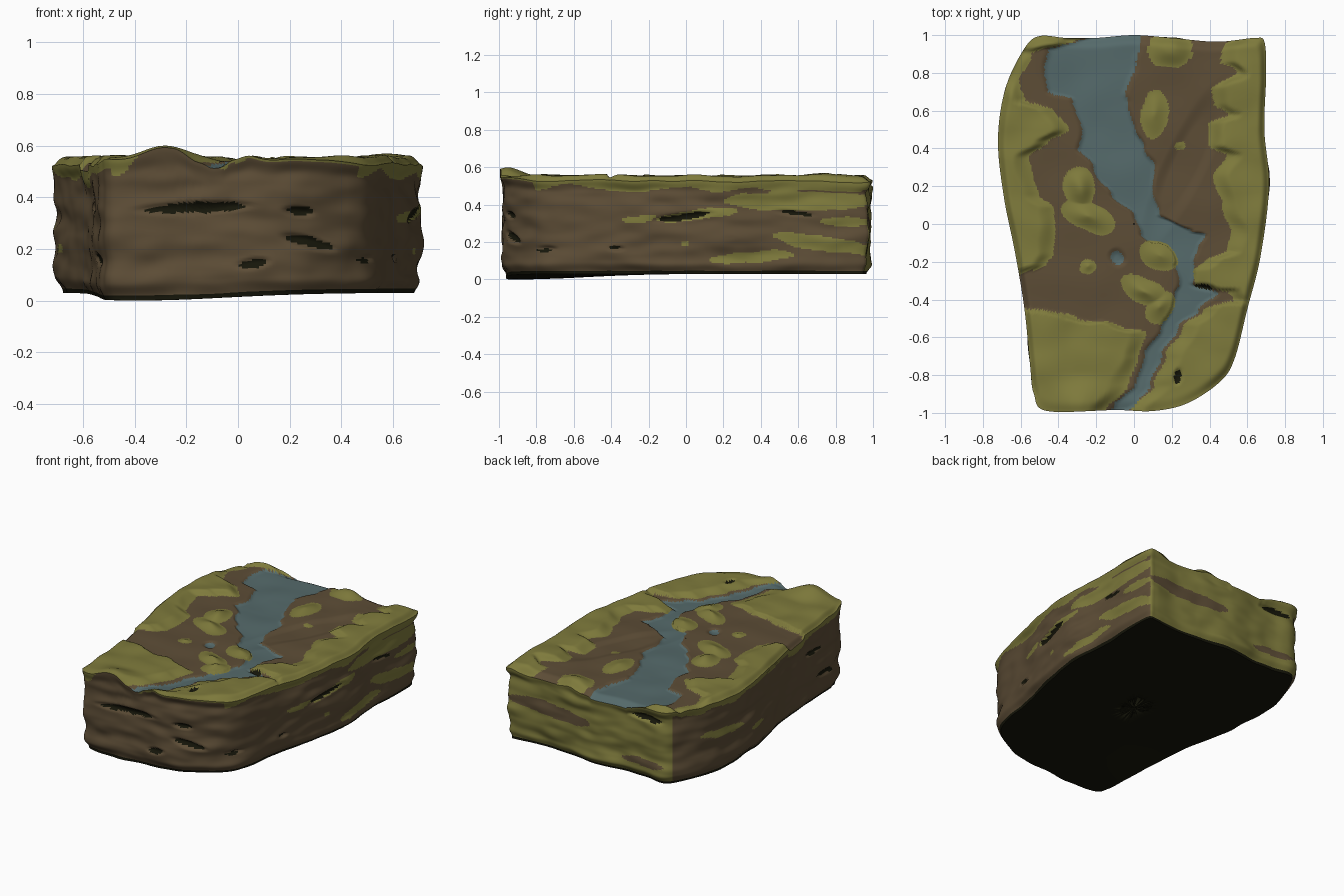
import bpy
import math
from mathutils import Vector, noise

cube = bpy.data.objects.get("Cube")
if cube:
    bpy.data.objects.remove(cube)


def make_material(name, rgb):
    mat = bpy.data.materials.new(name)
    mat.use_nodes = True
    color = (*rgb, 1)
    mat.diffuse_color = color
    shader = mat.node_tree.nodes["Principled BSDF"]
    shader.inputs["Base Color"].default_value = color
    shader.inputs["Roughness"].default_value = 0.9
    return mat


MATERIALS = [
    make_material("olive_grass", (0.21, 0.196, 0.045)),
    make_material("brown_earth", (0.109, 0.074, 0.037)),
    make_material("river_blue", (0.09, 0.143, 0.145)),
    make_material("dark_crevice", (0.008, 0.008, 0.003)),
]
GRASS, EARTH, WATER, DARK = range(4)
COLUMNS, TOP_RINGS, CLIFF_RINGS = 440, 110, 60

# Block outline, counterclockwise from the front left corner
OUTLINE = [(-.46, -.99), (-.1, -.985), (.1, -.99), (.28, -.95), (.45, -.84),
           (.53, -.72), (.6, -.45), (.67, -.17), (.715, .2), (.69, .5), (.7, .8),
           (.69, .965), (.64, .985), (.44, .965), (.2, .985), (0, 1), (-.2, .985),
           (-.36, .985), (-.5, .995), (-.58, .93), (-.68, .72), (-.72, .45),
           (-.69, .15), (-.63, -.15), (-.58, -.45), (-.55, -.75), (-.53, -.9)]

# River banks: y, left x, right x
RIVER = [(1, -.14, .03), (.97, -.3, .03), (.92, -.45, .03), (.85, -.47, .02),
         (.7, -.46, -.05), (.65, -.33, -.03), (.5, -.28, 0), (.4, -.3, .06),
         (.3, -.22, .1), (.15, -.12, .11), (.05, 0, .13), (-.04, .03, .3),
         (-.06, .03, .38), (-.12, .1, .35), (-.2, .21, .32), (-.32, .24, .31),
         (-.36, .22, .44), (-.45, .2, .34), (-.55, .14, .24), (-.7, .06, .15),
         (-.85, .0, .09), (-.95, -.1, .02), (-1, -.12, -.06)]

# Inner edges of the grassy rims: y, x
LEFT_RIM = [(1, -.2), (.97, -.32), (.9, -.55), (.75, -.6), (.66, -.57), (.6, -.42),
            (.5, -.34), (.43, -.44), (.35, -.56), (.15, -.5), (.08, -.42),
            (-.15, -.42), (-.22, -.46), (-.28, -.6), (-.44, -.59), (-.5, -.3),
            (-.54, -.06), (-.58, .07), (-.7, .03), (-.85, -.04), (-1, -.15)]
RIGHT_RIM = [(1, .58), (.93, .47), (.86, .46), (.8, .54), (.72, .41), (.63, .42),
             (.58, .5), (.54, .39), (.42, .39), (.36, .5), (.25, .42), (.1, .46),
             (-.05, .52), (-.14, .5), (-.2, .37), (-.25, .31), (-.32, .32),
             (-.36, .5), (-.41, .53), (-.44, .37), (-.55, .26), (-.7, .17),
             (-.85, .11), (-1, -.03)]

# Ellipses: centre, half sizes, turn
MOUNDS = [(.13, -.17, .11, .07, -.5), (.06, -.36, .14, .07, -.5),
          (.14, -.44, .1, .07, .9), (-.29, .19, .09, .11, 0),
          (-.24, .04, .15, .08, -.4), (.11, .58, .075, .13, -.1),
          (.19, .93, .12, .11, 0), (-.25, -.23, .045, .04, 0),
          (.25, .41, .03, .02, 0)]
PONDS = [(-.09, -.18, .04, .03, -.5)]
PITS = [(.23, -.81, .02, .035, -.2), (.36, -.335, .045, .012, -.2)]

# Cliff streaks per side: distance along the side, height, half sizes, turn
CRACKS = {
    "front": [(-.17, .36, .2, .02, .04), (.24, .345, .05, .016, -.1),
              (.28, .225, .095, .02, -.25), (.06, .145, .055, .016, .15)],
    "right": [(-.01, .335, .14, .018, .13), (.59, .355, .08, .011, -.1),
              (-.76, .165, .04, .01, 0), (-.38, .165, .03, .01, 0)],
    "back": [(-.38, .45, .11, .018, 0)],
    "left": [(-.75, .16, .09, .02, .1), (-.6, .36, .08, .014, 0)],
}
STREAKS = {
    "front": [],
    "right": [(-.25, .325, .09, .02, .05), (.06, .345, .22, .028, .12),
              (.62, .42, .42, .05, 0), (.85, .31, .14, .025, 0),
              (.35, .12, .23, .03, .08), (.74, .19, .28, .04, -.15),
              (0, .19, .02, .015, 0)],
    "back": [(.36, .31, .32, .045, .04), (-.35, .14, .16, .025, 0)],
    "left": [(.58, .3, .2, .025, .08), (.2, .2, .08, .016, 0)],
}


def smooth(t):
    t = min(max(t, 0), 1)
    return t * t * (3 - 2 * t)


def lookup(table, y, column=1):
    for a, b in zip(table, table[1:]):
        if y >= b[0]:
            t = smooth((a[0] - y) / (a[0] - b[0]))
            return a[column] + (b[column] - a[column]) * t
    return table[-1][column]


def ellipse_depth(px, py, shape):
    """Positive inside the ellipse, roughly in units of distance."""
    cx, cy, rx, ry, turn = shape
    c, s = math.cos(turn), math.sin(turn)
    dx, dy = px - cx, py - cy
    return (1 - math.hypot((dx * c + dy * s) / rx, (dy * c - dx * s) / ry)) * min(rx, ry)


def deepest(px, py, shapes):
    return max((ellipse_depth(px, py, s) for s in shapes), default=-1)


def fields(x, y):
    """Depth inside grass, water and pits."""
    wobble = noise.noise_vector(Vector((x * 9, y * 9, 0)))
    x, y = x + wobble.x * .014, y + wobble.y * .014
    grass = max(lookup(LEFT_RIM, y) - x, x - lookup(RIGHT_RIM, y), deepest(x, y, MOUNDS))
    water = max(min(x - lookup(RIVER, y), lookup(RIVER, y, 2) - x), deepest(x, y, PONDS))
    return grass, water, deepest(x, y, PITS)


def top_height(x, y, s):
    grass, water, pit = fields(x, y)
    z = .53 + .008 * noise.noise(Vector((x * 5, y * 5, 2)))
    z += smooth(grass / .09) * (.026 + .012 * noise.noise(Vector((x * 6, y * 6, 7))))
    z -= .016 * smooth((water + .02) / .04) * (grass < .01)
    z -= .02 * smooth((pit + .01) / .02)
    # Slanting gully on the right bank
    z -= .012 * smooth(1 + ellipse_depth(x, y, (.28, .33, .06, .26, -.45)) / .06)
    # Humps on the front rim
    front = smooth((-y - .78) / .2)
    z += front * (.045 * math.exp(-((x + .28) / .11) ** 2) + .025 * math.exp(-(x / .07) ** 2))
    return z - .03 * smooth((s - .93) / .07) ** 2 * (1 - .7 * front)


def bottom_height(x, y):
    return .03 - .03 * math.exp(-4 * ((x + .4) ** 2 + (y + .9) ** 2))


def sample_outline():
    """Evenly spaced points on a closed smooth curve through OUTLINE."""
    dense, n = [], len(OUTLINE)
    for i in range(n):
        a, b, c, d = (Vector(OUTLINE[(i + k) % n]) for k in (-1, 0, 1, 2))
        for k in range(40):
            t = k / 40
            dense.append(b + (c - a) * t / 2 + (a - b * 2.5 + c * 2 - d / 2) * t ** 2
                         + (b * 1.5 - a / 2 - c * 1.5 + d / 2) * t ** 3)
    steps = [(dense[(i + 1) % len(dense)] - p).length for i, p in enumerate(dense)]
    gap, walked, points = sum(steps) / COLUMNS, 0, []
    for p, step in zip(dense, steps):
        if walked >= gap * len(points) and len(points) < COLUMNS:
            points.append(p)
        walked += step
    return points


def side_of(column):
    d = RIM[(column + 3) % len(RIM)] - RIM[column - 3]
    if abs(d.x) > abs(d.y):
        return "front" if d.x > 0 else "back"
    return "right" if d.y > 0 else "left"


def loft(name, rings, rule, cap=False):
    """Skin a stack of closed rings and colour each face by a rule."""
    n = len(RIM)
    faces = [(r * n + i, (r + 1) * n + i, (r + 1) * n + (i + 1) % n, r * n + (i + 1) % n)
             for r in range(len(rings) - 1) for i in range(n)]
    if cap:
        faces.append(tuple((len(rings) - 1) * n + i for i in range(n)))
    mesh = bpy.data.meshes.new(name)
    mesh.from_pydata([p for ring in rings for p in ring], [], faces)
    for mat in MATERIALS:
        mesh.materials.append(mat)
    for poly in mesh.polygons:
        poly.use_smooth = True
        poly.material_index = rule(poly.center, poly.index % n)
    obj = bpy.data.objects.new(name, mesh)
    bpy.context.collection.objects.link(obj)
    return obj


def top_rule(c, column):
    grass, water, pit = fields(c.x, c.y)
    if pit > 0:
        return DARK
    return GRASS if grass > 0 else WATER if water > 0 else EARTH


def cliff_rule(c, column):
    side = SIDES[column]
    u = c.x if side in ("front", "back") else c.y
    z = c.z + .012 * noise.noise(c * 9)
    if deepest(u, z, CRACKS[side]) > 0 or c.z < bottom_height(c.x, c.y) + .018:
        return DARK
    band = .04 + .04 * noise.noise(Vector((c.x * 4, c.y * 4, 5)))
    if side == "front":
        band = .06 * smooth((-c.x - .38) / .08) + .012 * smooth((c.x + .1) / .1)
    grassy = deepest(u, z, STREAKS[side]) > 0
    if side == "back":
        grassy = not grassy
    return GRASS if grassy or c.z > RIM_Z[column] - band else EARTH


def cliff_point(column, t):
    p, top = RIM[column], RIM_Z[column]
    z = top + (bottom_height(*p) - top) * t
    side = SIDES[column]
    u = p.x if side in ("front", "back") else p.y
    # Layered rock ledges, cracks and a tucked-in foot
    ledge = noise.noise(Vector((p.x * 2.5, p.y * 2.5, z * 11)))
    ledge += .5 * noise.noise(Vector((p.x * 7, p.y * 7, z * 16)))
    inset = (.014 - .02 * ledge) * smooth(t / .12)
    inset += .018 * smooth(deepest(u, z, CRACKS[side]) / .015 + .5)
    inset += .03 * smooth((t - .88) / .12)
    q = p * (1 - max(inset, -.004) / p.length)
    return (q.x, q.y, z)


RIM = sample_outline()
SIDES = [side_of(i) for i in range(len(RIM))]
RIM_Z = [top_height(p.x, p.y, 1) for p in RIM]

# Landscape surface, from the middle out to the rim
top_rings = []
for r in range(TOP_RINGS + 1):
    s = max(r / TOP_RINGS, .003)
    top_rings.append([(p.x * s, p.y * s, top_height(p.x * s, p.y * s, s)) for p in RIM])
loft("landscape_top", [ring for ring in reversed(top_rings)][::-1], top_rule).data.flip_normals()

# Rock walls
walls = [[cliff_point(i, r / CLIFF_RINGS) for i in range(len(RIM))]
         for r in range(CLIFF_RINGS + 1)]
loft("cliff_walls", walls, cliff_rule)

# Flat dark base
base = [[(x * s, y * s, z if s == 1 else bottom_height(x * s, y * s)) for x, y, z in walls[-1]]
        for s in (1, .9, .75, .6, .4, .2, .02)]
loft("underside", base, lambda c, column: DARK, cap=True)
